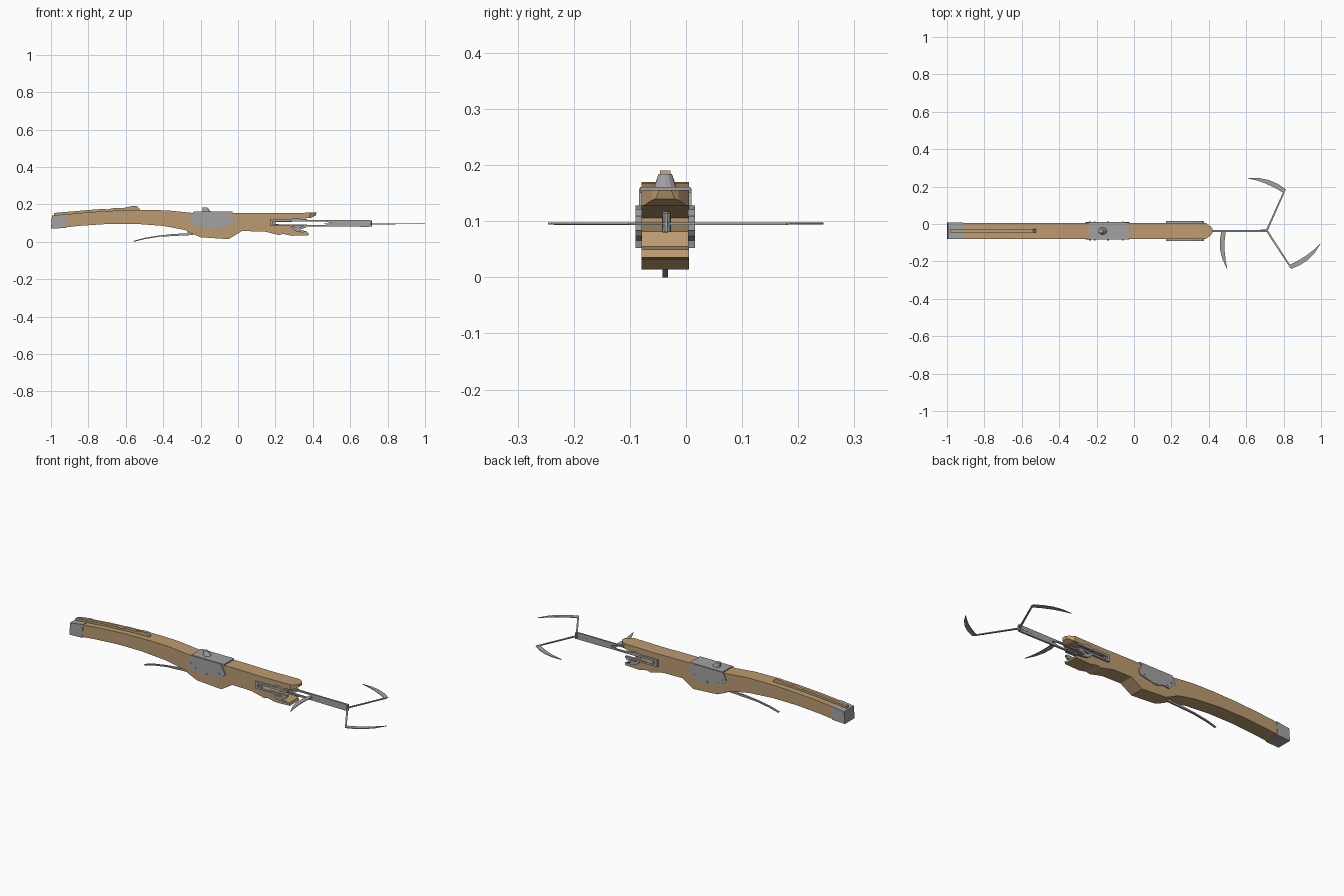
import bpy, bmesh, math
from mathutils import Matrix, Vector

CY = -0.037   # centre plane of the whole model
HW = 0.042    # half width of the stock

wood = bpy.data.materials.new("wood")
wood.diffuse_color = (0.50, 0.33, 0.17, 1)
steel = bpy.data.materials.new("steel")
steel.diffuse_color = (0.36, 0.36, 0.37, 1)


def make(name, bm, mat):
    bmesh.ops.recalc_face_normals(bm, faces=bm.faces)
    me = bpy.data.meshes.new(name)
    bm.to_mesh(me)
    bm.free()
    me.materials.append(mat)
    ob = bpy.data.objects.new(name, me)
    bpy.context.collection.objects.link(ob)
    return ob


def prism(bm, pts, a, b, axis="y"):
    """Extrude a 2D outline: (x,z) along y, or (x,y) along z."""
    def at(p, d):
        return (p[0], d, p[1]) if axis == "y" else (p[0], p[1], d)
    f = bm.faces.new([bm.verts.new(at(p, a)) for p in pts])
    ext = bmesh.ops.extrude_face_region(bm, geom=[f])
    vs = [v for v in ext["geom"] if isinstance(v, bmesh.types.BMVert)]
    for v in vs:
        v.co["xyz".index(axis)] = b
    return vs + list(f.verts)


def profile(name, pts, y0, y1, mat):
    bm = bmesh.new()
    prism(bm, pts, CY + y0, CY + y1)
    return make(name, bm, mat)


def rect(x0, x1, z0, z1):
    return [(x0, z0), (x1, z0), (x1, z1), (x0, z1)]


# wooden stock with an open mouth at the front
stock = profile("stock", [
    (-0.93, 0.146), (-0.8, 0.158), (-0.65, 0.167), (-0.5, 0.170), (-0.38, 0.168),
    (-0.25, 0.155), (0.05, 0.155), (0.2, 0.153), (0.42, 0.156),
    (0.415, 0.14), (0.39, 0.128), (0.31, 0.120), (0.20, 0.106), (0.20, 0.096),
    (0.30, 0.082), (0.32, 0.055), (0.375, 0.050), (0.38, 0.035), (0.29, 0.032),
    (0.24, 0.042), (0.22, 0.036), (0.14, 0.055), (0.02, 0.057), (-0.05, 0.014),
    (-0.20, 0.024), (-0.25, 0.045), (-0.28, 0.062), (-0.4, 0.085), (-0.55, 0.096),
    (-0.7, 0.095), (-0.85, 0.085), (-0.93, 0.076)], -HW, HW, wood)

# plan outline that rounds off the nose
bm = bmesh.new()
prism(bm, [(-1.1, CY - 0.1), (0.3, CY - 0.1), (0.385, CY - HW), (0.41, CY - 0.024), (0.42, CY - 0.01),
           (0.42, CY + 0.01), (0.41, CY + 0.024), (0.385, CY + HW), (0.3, CY + 0.1),
           (-1.1, CY + 0.1)], -0.1, 0.3, "z")
cutter = make("nose_cutter", bm, wood)
cutter.hide_render = True
cutter.hide_viewport = True
mod = stock.modifiers.new("nose", "BOOLEAN")
mod.operation = "INTERSECT"
mod.solver = "EXACT"
mod.object = cutter

# steel butt cap
profile("butt_cap", [(-1.0, 0.070), (-0.92, 0.074), (-0.915, 0.150), (-0.995, 0.139)],
        -HW - 0.002, HW + 0.002, steel)

# raised wooden rib on the rear stock, ending in a stepped notch
profile("top_rib", [(-0.985, 0.14), (-0.985, 0.154), (-0.82, 0.168), (-0.72, 0.176), (-0.70, 0.173),
                    (-0.66, 0.181), (-0.62, 0.179), (-0.57, 0.190), (-0.54, 0.190),
                    (-0.525, 0.175), (-0.525, 0.165), (-0.7, 0.162), (-0.85, 0.150)],
        -0.009, 0.009, wood)

# receiver side plates, top plate and rivets
plate = [(-0.24, 0.158), (-0.05, 0.158), (-0.023, 0.112), (-0.033, 0.09), (-0.14, 0.067),
         (-0.18, 0.083), (-0.22, 0.078), (-0.26, 0.115)]
bm = bmesh.new()
for s in (-1, 1):
    prism(bm, plate, CY + s * (HW - 0.002), CY + s * (HW + 0.005))
prism(bm, rect(-0.235, -0.03, 0.150, 0.161), CY - HW - 0.003, CY + HW + 0.003)
make("receiver_plates", bm, steel)

bm = bmesh.new()
for s in (-1, 1):
    for x, z in [(-0.235, 0.115), (-0.21, 0.092), (-0.14, 0.080), (-0.06, 0.100)]:
        bmesh.ops.create_cone(bm, cap_ends=True, segments=8, radius1=0.005, radius2=0.005, depth=0.004,
                              matrix=Matrix.Translation((x, CY + s * (HW + 0.006), z))
                              @ Matrix.Rotation(math.pi / 2, 4, "X"))
make("rivets", bm, steel)

# rear sight knob, leaning back
bm = bmesh.new()
ring = bmesh.ops.create_cone(bm, cap_ends=True, segments=12, radius1=0.021, radius2=0.012, depth=0.026)
for v in ring["verts"]:
    v.co.x = v.co.x * 1.1 - v.co.z * 0.5
    v.co += Vector((-0.172, CY, 0.171))
make("sight_knob", bm, steel)

# long curved trigger lever under the stock
profile("trigger_lever", [(-0.56, 0.004), (-0.50, 0.021), (-0.42, 0.034), (-0.34, 0.042), (-0.27, 0.045),
                          (-0.27, 0.060), (-0.24, 0.060), (-0.24, 0.036), (-0.34, 0.031), (-0.42, 0.027),
                          (-0.50, 0.014), (-0.555, 0.0)], -0.005, 0.005, steel)

# side rails with an angular bracket on both flanks
bm = bmesh.new()
for s in (-1, 1):
    a, b = CY + s * (HW - 0.001), CY + s * (HW + 0.011)
    prism(bm, rect(0.17, 0.37, 0.109, 0.121), a, b)
    prism(bm, rect(0.18, 0.37, 0.083, 0.093), a, b)
    prism(bm, rect(0.17, 0.185, 0.083, 0.121), a, b)
    prism(bm, [(0.28, 0.121), (0.31, 0.128), (0.36, 0.118), (0.37, 0.108), (0.32, 0.112)], a, b)
    prism(bm, [(0.28, 0.085), (0.32, 0.076), (0.37, 0.088), (0.36, 0.074), (0.33, 0.066),
               (0.375, 0.052), (0.31, 0.056), (0.29, 0.070)], a, b)
make("side_rails", bm, steel)

# forked hook shaft
bm = bmesh.new()
prism(bm, [(0.20, 0.106), (0.20, 0.116), (0.70, 0.117), (0.715, 0.112), (0.715, 0.085), (0.70, 0.080),
           (0.20, 0.083), (0.20, 0.091), (0.46, 0.089), (0.50, 0.097), (0.50, 0.100), (0.46, 0.109)],
      CY - 0.005, CY + 0.005)
make("hook_shaft", bm, steel)

# three flat folding hooks around the hub
bm = bmesh.new()
for deg in (66, -57, 181):
    m = Matrix.Translation((0.71, -0.035, 0.0955)) @ Matrix.Rotation(math.radians(deg), 4, "Z")
    arm = prism(bm, [(0, -0.005), (0.236, -0.004), (0.236, 0.004), (0, 0.005)], -0.0025, 0.0025, "z")
    blade = prism(bm, [(0.243, -0.003), (0.252, 0.05), (0.251, 0.10), (0.240, 0.15), (0.214, 0.207),
                       (0.222, 0.16), (0.227, 0.11), (0.226, 0.05), (0.220, 0.002)],
                  -0.0018, 0.0018, "z")
    bmesh.ops.transform(bm, matrix=m, verts=arm + blade)
make("grapple_hooks", bm, steel)

bm = bmesh.new()
bmesh.ops.create_cone(bm, cap_ends=True, segments=10, radius1=0.008, radius2=0.008, depth=0.034,
                      matrix=Matrix.Translation((0.71, -0.035, 0.098)))
make("hook_hub", bm, steel)
